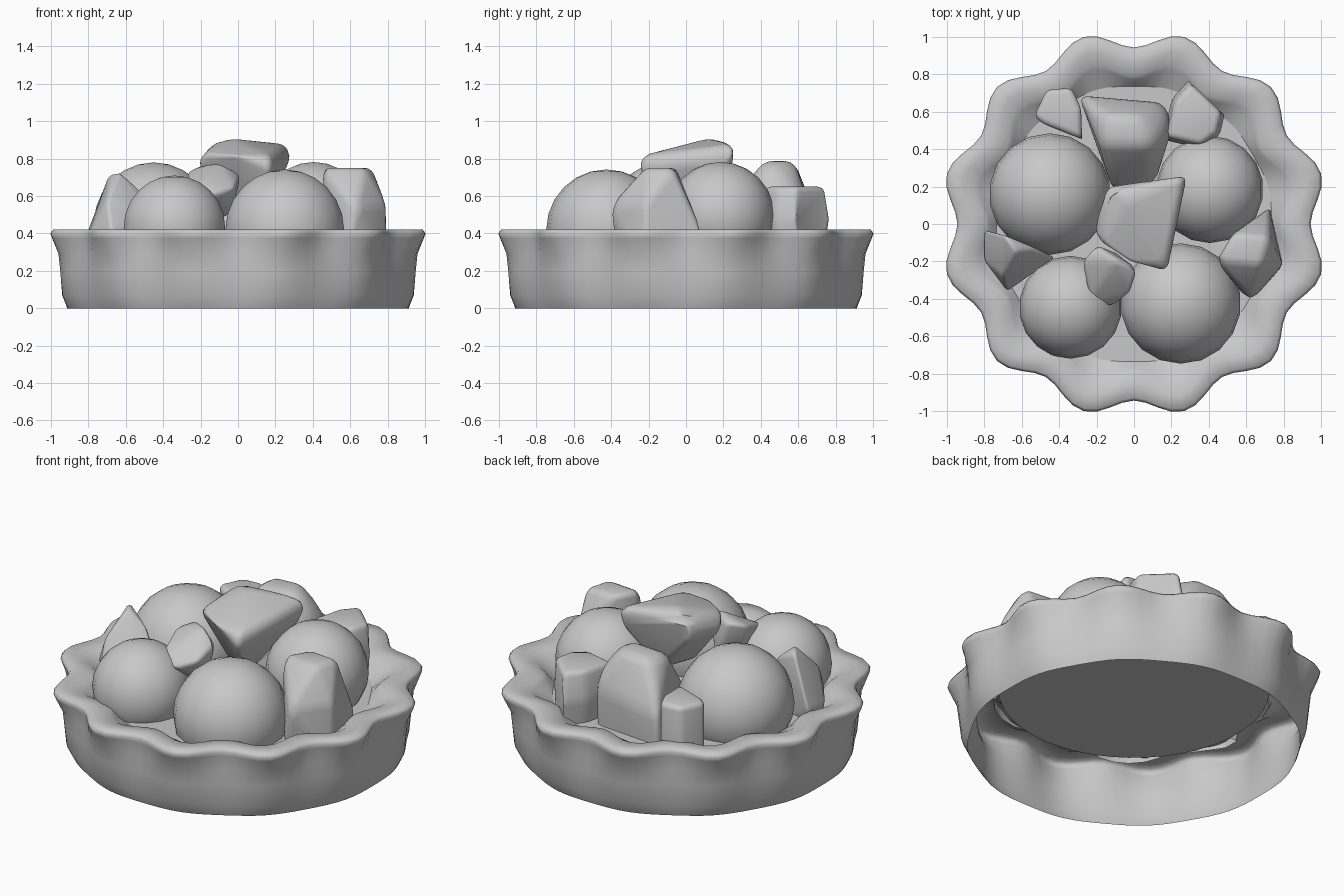
import bpy
import bmesh
from math import cos, sin, pi, radians

cube = bpy.data.objects.get("Cube")
if cube:
    bpy.data.objects.remove(cube, do_unlink=True)

FLOOR = 0.335  # height of the filling
SHADE = (0.58, 0.58, 0.58, 1)

# One plain grey for every part
grey = bpy.data.materials.new("plain_grey")
grey.use_nodes = True
grey.diffuse_color = SHADE
grey.node_tree.nodes["Principled BSDF"].inputs["Base Color"].default_value = SHADE


def finish(bm, name, angle):
    """Turn a bmesh into a named, grey, smoothly shaded object."""
    mesh = bpy.data.meshes.new(name)
    bmesh.ops.recalc_face_normals(bm, faces=bm.faces)
    bm.to_mesh(mesh)
    bm.free()
    obj = bpy.data.objects.new(name, mesh)
    bpy.context.collection.objects.link(obj)
    mesh.materials.append(grey)
    bpy.ops.object.select_all(action="DESELECT")
    obj.select_set(True)
    bpy.context.view_layer.objects.active = obj
    bpy.ops.object.shade_smooth_by_angle(angle=radians(angle))


def trim(bm):
    """Cut away whatever would poke out below the filling."""
    bmesh.ops.bisect_plane(bm, geom=bm.verts[:] + bm.edges[:] + bm.faces[:],
                           plane_co=(0, 0, FLOOR), plane_no=(0, 0, -1), clear_outer=True)


def fluted_shell(name, profile, lobes, segments):
    """Revolve a (radius, height, wave) profile with a wavy radius."""
    bm = bmesh.new()
    rings = []
    for radius, height, wave in profile:
        ring = []
        for i in range(segments):
            a = 2 * pi * i / segments
            r = radius - wave * cos(lobes * a)
            ring.append(bm.verts.new((r * cos(a), r * sin(a), height)))
        rings.append(ring)
    for low, high in zip(rings, rings[1:]):
        for i in range(segments):
            j = (i + 1) % segments
            bm.faces.new((low[i], low[j], high[j], high[i]))
    finish(bm, name, 60)


def berry(name, location, radius):
    bm = bmesh.new()
    bmesh.ops.create_uvsphere(bm, u_segments=18, v_segments=12, radius=radius)
    bmesh.ops.translate(bm, verts=bm.verts, vec=location)
    trim(bm)
    finish(bm, name, 60)


def chunk(name, points, softness=0.03):
    """Rounded fruit piece: convex hull of a few corners, then bevelled."""
    bm = bmesh.new()
    for p in points:
        bm.verts.new(p)
    hull = bmesh.ops.convex_hull(bm, input=bm.verts)
    loose = {v for v in hull["geom_interior"] if isinstance(v, bmesh.types.BMVert)}
    bmesh.ops.delete(bm, geom=list(loose), context="VERTS")
    bmesh.ops.dissolve_limit(bm, angle_limit=radians(14), verts=bm.verts, edges=bm.edges)
    bmesh.ops.bevel(bm, geom=bm.edges[:], offset=softness, offset_type="OFFSET",
                    segments=3, profile=0.5, affect="EDGES", clamp_overlap=True)
    trim(bm)
    finish(bm, name, 60)


def slab(name, outline, bottom, top, taper):
    """Chunk with a flat top, made from an outline that narrows upward."""
    cx = sum(x for x, y in outline) / len(outline)
    cy = sum(y for x, y in outline) / len(outline)
    points = [(x, y, (bottom + top) / 2) for x, y in outline]
    for z in (bottom, top):
        points += [(cx + (x - cx) * taper, cy + (y - cy) * taper, z) for x, y in outline]
    chunk(name, points)


# Open-bottomed crust with a folded, wavy rim sloping in to the filling
fluted_shell("crust", [
    (.918, 0, .005), (.948, .07, .011), (.957, .2, .017), (.963, .29, .022),
    (.982, .375, .044), (.99, .4, .046), (.975, .42, .046),
    (.9, .418, .046), (.835, .405, .045), (.81, .388, .04), (.74, FLOOR, .005),
], lobes=12, segments=96)

# Flat filling under the fruit
bm = bmesh.new()
bmesh.ops.create_circle(bm, cap_ends=True, segments=48, radius=.75)
bmesh.ops.translate(bm, verts=bm.verts, vec=(0, 0, FLOOR))
finish(bm, "filling", 30)

# Round berries
berry("berry_back_right", (-.45, .16, .455), .325)
berry("berry_back_left", (.405, .185, .495), .287)
berry("berry_front_right", (-.34, -.445, .435), .275)
berry("berry_front_left", (.25, -.425, .42), .322)

# Fruit chunks between the berries
chunk("chunk_top", [
    (-.18, -.1, .83), (-.14, .2, .88), (-.03, .12, .91), (.26, .25, .88),
    (.17, -.22, .82), (-.03, -.21, .82), (-.22, -.04, .76), (.29, .26, .79),
    (.18, -.26, .75), (-.14, .18, .74), (.08, .15, .5), (.1, -.1, .5), (-.06, -.02, .54)])
chunk("chunk_front", [
    (-.28, -.2, .73), (-.2, -.11, .76), (.02, -.24, .72), (-.02, -.37, .65),
    (-.12, -.45, .61), (-.24, -.41, .65), (-.2, -.25, .45), (-.03, -.27, .5),
    (-.1, -.15, .5), (-.1, -.2, .78)])
chunk("chunk_right", [
    (-.8, -.03, .42), (-.8, -.2, .4), (-.7, -.28, .58), (-.68, -.36, .42),
    (-.42, -.18, .48), (-.52, -.13, .63), (-.69, -.06, .72), (-.63, -.15, .73),
    (-.8, -.1, .2), (-.65, -.34, .2), (-.46, -.18, .2)])
chunk("chunk_left", [
    (.44, -.2, .75), (.53, -.05, .75), (.72, -.07, .75), (.68, -.22, .75),
    (.8, -.21, .55), (.63, -.41, .54), (.73, .09, .4), (.73, .09, .2),
    (.8, -.22, .2), (.57, -.37, .2), (.5, -.1, .2)])
chunk("chunk_back", [
    (-.3, .69, .52), (.16, .65, .56), (.21, .5, .65), (-.18, .42, .78),
    (.09, .41, .79), (-.15, .58, .78), (.04, .58, .79), (-.12, .18, .5),
    (.11, .22, .5), (-.29, .67, .15), (.17, .63, .15), (.11, .22, .15),
    (-.12, .2, .15)], softness=.05)
slab("chunk_back_right", [
    (-.56, .57), (-.48, .74), (-.32, .75), (-.26, .62), (-.26, .43), (-.5, .52)],
    .26, .63, .84)
slab("chunk_back_left", [
    (.15, .45), (.2, .67), (.3, .78), (.49, .6), (.46, .47), (.36, .4)],
    .3, .65, .85)
